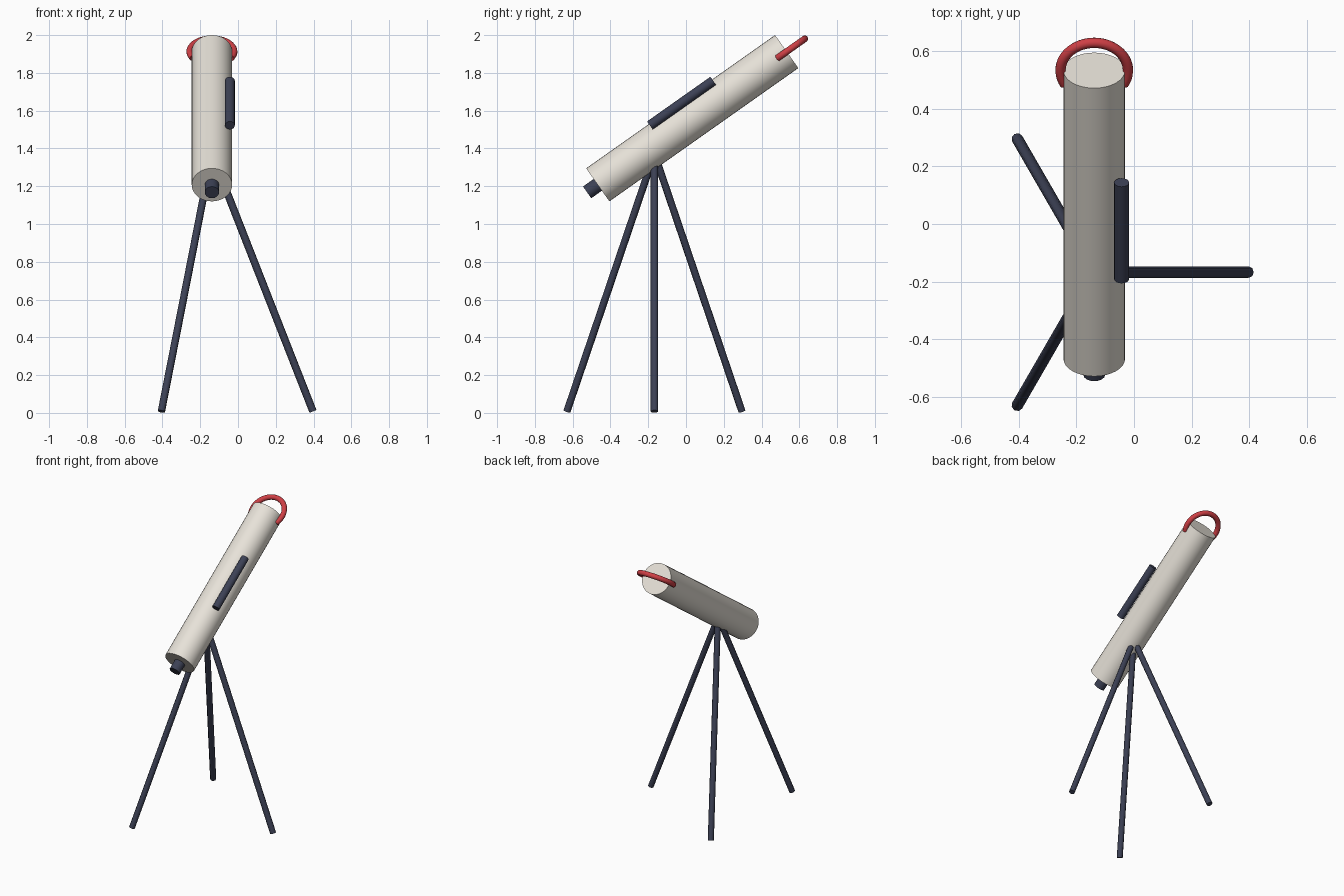
import bpy
from math import radians, sin, cos, tau
from mathutils import Vector

if "Cube" in bpy.data.objects:
    bpy.data.objects.remove(bpy.data.objects["Cube"])


def material(name, color):
    m = bpy.data.materials.new(name)
    m.diffuse_color = (*color, 1)
    m.use_nodes = True
    m.node_tree.nodes["Principled BSDF"].inputs["Base Color"].default_value = m.diffuse_color
    return m


cream = material("cream", (0.80, 0.76, 0.69))
navy = material("navy", (0.045, 0.052, 0.09))
red = material("red", (0.62, 0.05, 0.06))


def rod(name, a, b, radius, sides, mat):
    """Capped cylinder running from point a to point b."""
    a, b = Vector(a), Vector(b)
    d = b - a
    bpy.ops.mesh.primitive_cylinder_add(vertices=sides, radius=radius, depth=d.length,
                                        location=(a + b) / 2,
                                        rotation=d.to_track_quat('Z', 'Y').to_euler())
    ob = bpy.context.object
    ob.name = name
    ob.data.materials.append(mat)
    bpy.ops.object.shade_smooth_by_angle(angle=radians(50))
    return ob


# Shared tube frame: axis, sideways and upward directions
tilt = radians(35.2)
axis = Vector((0, cos(tilt), sin(tilt)))
side = Vector((1, 0, 0))
up = Vector((0, -sin(tilt), cos(tilt)))
center = Vector((-0.138, 0.033, 1.56))
half = 0.612
front_end = center + axis * half
rear_end = center - axis * half

# Main tube, eyepiece and finder scope
rod("main_tube", rear_end, front_end, 0.107, 32, cream)
rod("eyepiece", rear_end + axis * 0.03, rear_end - axis * 0.069, 0.038, 16, navy)
finder = center + side * 0.095 + up * 0.098
rod("finder_scope", finder - axis * 0.205, finder + axis * 0.205, 0.026, 16, navy)

# Tripod legs spread evenly from under the tube
hub = Vector((-0.138, -0.167, 0))
for i in range(3):
    a = tau * i / 3
    out = Vector((cos(a), sin(a), 0))
    rod(f"tripod_leg_{i + 1}", hub + out * 0.02 + Vector((0, 0, 1.32)),
        hub + out * 0.535 + Vector((0, 0, 0.008)), 0.02, 8, navy)

# Red hoop handle: 240 degree arc around the open end
curve = bpy.data.curves.new("hoop_handle", 'CURVE')
curve.dimensions = '3D'
curve.bevel_depth = 0.018
curve.bevel_resolution = 4
curve.use_fill_caps = True
spline = curve.splines.new('POLY')
steps = 40
spline.points.add(steps)
for i, p in enumerate(spline.points):
    t = radians(-30 + 240 * i / steps)
    p.co = (*(front_end + (side * cos(t) + axis * sin(t)) * 0.117), 1)
hoop = bpy.data.objects.new("hoop_handle", curve)
bpy.context.collection.objects.link(hoop)
bpy.ops.object.select_all(action='DESELECT')
hoop.select_set(True)
bpy.context.view_layer.objects.active = hoop
bpy.ops.object.convert(target='MESH')
hoop = bpy.context.object
hoop.data.materials.clear()
hoop.data.materials.append(red)
bpy.ops.object.shade_smooth_by_angle(angle=radians(50))
